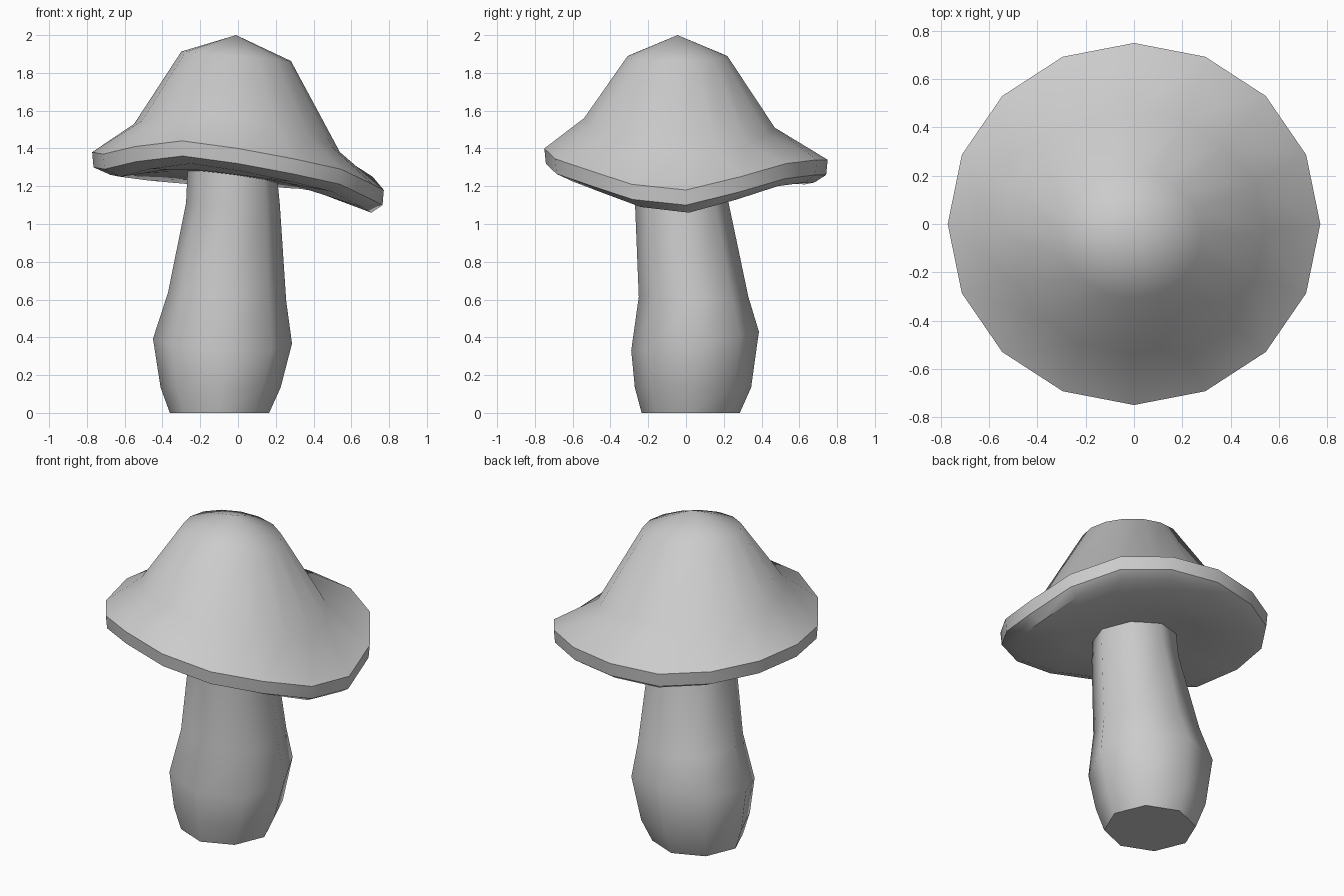
import bpy, bmesh
from math import sin, cos, tau, radians

if "Cube" in bpy.data.objects:
    bpy.data.objects.remove(bpy.data.objects["Cube"])


def ring(bm, n, c, r, zf):
    """Elliptical ring; zf(i, angle) gives the height of each corner."""
    out = []
    for i in range(n):
        a = tau * i / n
        out.append(bm.verts.new((c[0] + r[0] * cos(a), c[1] + r[1] * sin(a), zf(i, a))))
    return out


def bridge(bm, lo, hi):
    n = len(lo)
    for i in range(n):
        j = (i + 1) % n
        bm.faces.new((lo[i], lo[j], hi[j], hi[i]))


def fan(bm, loop, co):
    tip = bm.verts.new(co)
    for i in range(len(loop)):
        bm.faces.new((loop[i], loop[(i + 1) % len(loop)], tip))


def finish(bm, name, angle):
    bmesh.ops.recalc_face_normals(bm, faces=bm.faces[:])
    me = bpy.data.meshes.new(name)
    bm.to_mesh(me)
    bm.free()
    ob = bpy.data.objects.new(name, me)
    bpy.context.collection.objects.link(ob)
    bpy.ops.object.select_all(action='DESELECT')
    ob.select_set(True)
    bpy.context.view_layer.objects.active = ob
    bpy.ops.object.shade_smooth_by_angle(angle=radians(angle))
    return ob


# Cap: wavy brim heights, counter-clockwise from +x
brim = [1.18, 1.25, 1.32, 1.34, 1.34, 1.33, 1.35, 1.37,
        1.38, 1.37, 1.41, 1.44, 1.40, 1.345, 1.29, 1.21]
bm = bmesh.new()
under = ring(bm, 16, (0, 0), (0.36, 0.36), lambda i, a: 1.24 - 0.05 * cos(a) - 0.02 * sin(a))
lip = ring(bm, 16, (0.015, 0.015), (0.69, 0.665), lambda i, a: brim[i] - 0.12)
wall = ring(bm, 16, (0, 0), (0.765, 0.742), lambda i, a: brim[i] - 0.08)
edge = ring(bm, 16, (0, 0), (0.772, 0.75), lambda i, a: brim[i])
slope = ring(bm, 16, (-0.005, -0.035), (0.545, 0.505),
             lambda i, a: 1.495 - 0.075 * cos(a) - 0.025 * sin(a) - 0.04 * cos(2 * a))
crown = ring(bm, 16, (-0.01, -0.045), (0.29, 0.265), lambda i, a: 1.888 - 0.025 * cos(a))
loops = [under, lip, wall, edge, slope, crown]
for lo, hi in zip(loops, loops[1:]):
    bridge(bm, lo, hi)
fan(bm, crown, (-0.01, -0.045, 2.0))
fan(bm, under, (0, 0, 1.25))
finish(bm, "mushroom_cap", 45)

# Stem: (cx, cy, rx, ry, z, tilt_x, tilt_y)
sections = [
    (-0.098, 0.025, 0.263, 0.26, 0.0, 0, 0),
    (-0.092, 0.037, 0.318, 0.308, 0.135, 0, 0),
    (-0.082, 0.048, 0.368, 0.338, 0.38, -0.013, 0.05),
    (-0.058, 0.040, 0.313, 0.29, 0.615, -0.02, 0),
    (-0.027, -0.022, 0.248, 0.248, 1.11, 0, 0),
    (-0.030, -0.035, 0.235, 0.235, 1.30, -0.03, 0),
]
bm = bmesh.new()
loops = [ring(bm, 8, (cx, cy), (rx, ry), lambda i, a: z + tx * cos(a) + ty * sin(a))
         for cx, cy, rx, ry, z, tx, ty in sections]
for lo, hi in zip(loops, loops[1:]):
    bridge(bm, lo, hi)
bm.faces.new(loops[0])
bm.faces.new(loops[-1])
finish(bm, "mushroom_stem", 50)
